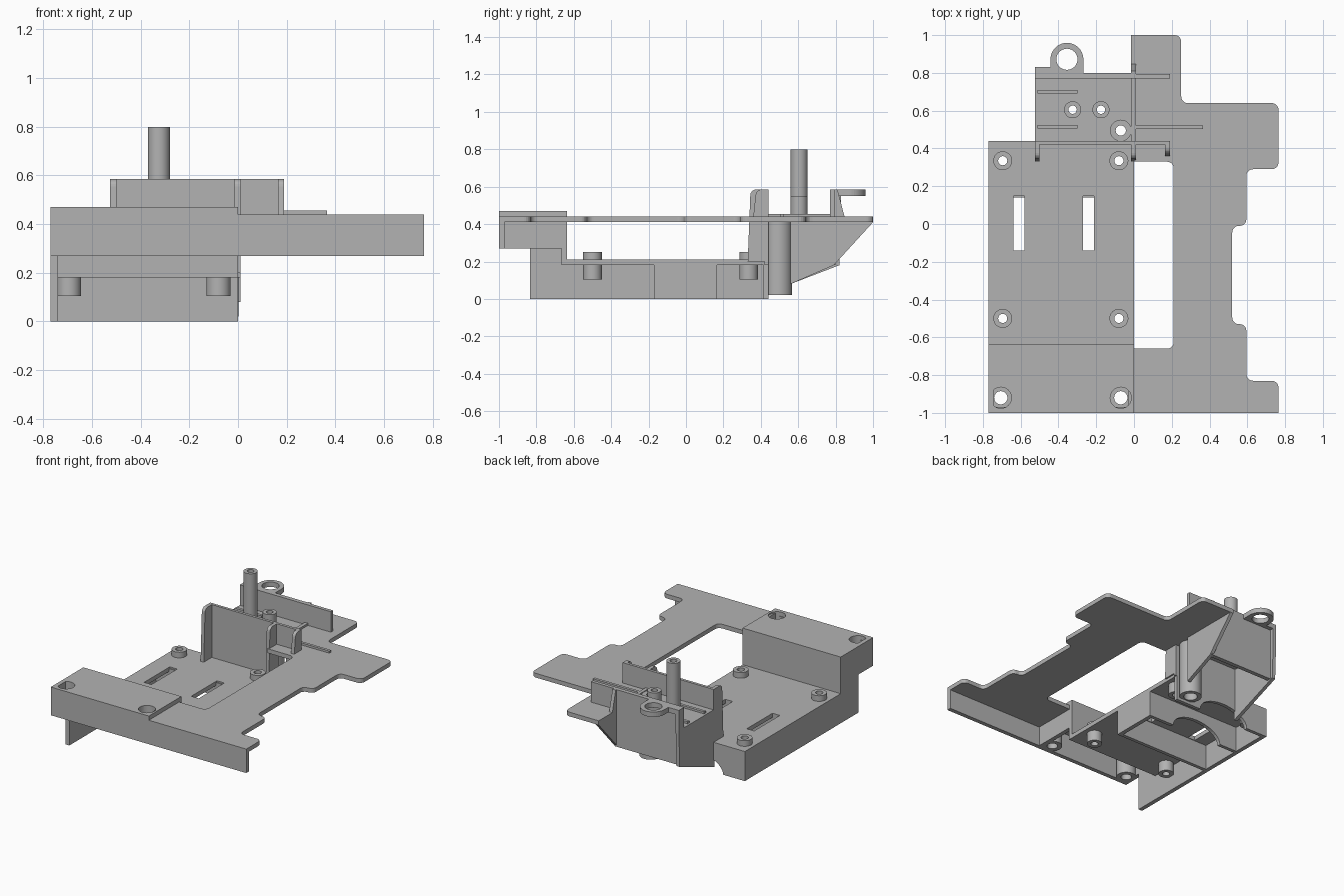
import bpy, bmesh, math
from mathutils import Vector

if "Cube" in bpy.data.objects:
    bpy.data.objects.remove(bpy.data.objects["Cube"], do_unlink=True)

grey = bpy.data.materials.new("plain grey")
grey.use_nodes = True
GREY = (0.45, 0.45, 0.45, 1)
grey.diffuse_color = GREY
grey.node_tree.nodes["Principled BSDF"].inputs["Base Color"].default_value = GREY


def finish(name, bm):
    bmesh.ops.recalc_face_normals(bm, faces=bm.faces)
    mesh = bpy.data.meshes.new(name)
    bm.to_mesh(mesh)
    bm.free()
    mesh.materials.append(grey)
    obj = bpy.data.objects.new(name, mesh)
    bpy.context.collection.objects.link(obj)
    return obj


def prism(name, axis, lo, hi, pts, rounded=None, radius=0.035):
    """Extrude a 2D outline along an axis; corners passing the rounded rule are filleted."""
    place = {"x": lambda a, b: (lo, a, b), "y": lambda a, b: (a, lo, b), "z": lambda a, b: (a, b, lo)}[axis]
    bm = bmesh.new()
    bm.faces.new([bm.verts.new(place(a, b)) for a, b in pts])
    if rounded:
        corners = [v for v in bm.verts if rounded(v.co)]
        bmesh.ops.bevel(bm, geom=corners, offset=radius, segments=5, profile=0.5, affect='VERTICES')
    step = Vector([hi - lo if axis == k else 0 for k in "xyz"])
    ext = bmesh.ops.extrude_face_region(bm, geom=bm.faces[:])
    bmesh.ops.translate(bm, vec=step, verts=[g for g in ext["geom"] if isinstance(g, bmesh.types.BMVert)])
    return finish(name, bm)


def box(name, x0, x1, y0, y1, z0, z1):
    return prism(name, "z", z0, z1, [(x0, y0), (x1, y0), (x1, y1), (x0, y1)])


def lathe(name, x, y, profile, steps=32):
    """Revolve a closed (radius, height) loop around a vertical axis."""
    bm = bmesh.new()
    rings = []
    for i in range(steps):
        a = math.tau * i / steps
        rings.append([bm.verts.new((x + r * math.cos(a), y + r * math.sin(a), z)) for r, z in profile])
    n = len(profile)
    for i in range(steps):
        p, q = rings[i], rings[(i + 1) % steps]
        for j in range(n):
            k = (j + 1) % n
            bm.faces.new((p[j], q[j], q[k], p[k]))
    obj = finish(name, bm)
    bpy.ops.object.select_all(action='DESELECT')
    bpy.context.view_layer.objects.active = obj
    obj.select_set(True)
    bpy.ops.object.shade_smooth_by_angle(angle=math.radians(35))
    return obj


def tube(name, x, y, outer, inner, z0, z1):
    return lathe(name, x, y, [(inner, z0), (outer, z0), (outer, z1), (inner, z1)])


def round_cutter(x, y, r):
    bm = bmesh.new()
    bmesh.ops.create_cone(bm, cap_ends=True, segments=32, radius1=r, radius2=r, depth=3)
    bmesh.ops.translate(bm, vec=(x, y, 0), verts=bm.verts)
    return finish("cutter", bm)


def cut(obj, cutters):
    bpy.context.view_layer.objects.active = obj
    for c in cutters:
        c.hide_render = True
        mod = obj.modifiers.new("hole", 'BOOLEAN')
        mod.operation, mod.solver, mod.object = 'DIFFERENCE', 'EXACT', c
        bpy.ops.object.modifier_apply(modifier=mod.name)
        bpy.data.objects.remove(c, do_unlink=True)


L, T = -0.77, 0.03   # outer edge of the tray, wall thickness

# Lower tray floor with slots and standoffs
floor = box("tray_floor", L, 0, -0.665, 0.44, 0.18, 0.21)
posts = [(x, y) for x in (-0.695, -0.08) for y in (-0.5, 0.335)]
slots = [box("cutter", x - 0.029, x + 0.029, -0.14, 0.148, 0, 1) for x in (-0.61, -0.24)]
cut(floor, slots + [round_cutter(x, y, 0.045) for x, y in posts])
for x, y in posts:
    tube("standoff", x, y, 0.05, 0.024, 0.105, 0.25)

# Tray walls and the ribs beneath the floor
prism("tray_outer_wall", "x", L, L + T,
      [(-0.835, 0), (0.44, 0), (0.44, 0.21), (-0.635, 0.21), (-0.635, 0.47), (-1, 0.47), (-1, 0.27), (-0.835, 0.27)])
box("pocket_side_wall", -T, 0, -0.17, 0.165, 0, 0.2)
box("pocket_front_rib", L, 0, -0.17, -0.145, 0, 0.19)
arch = [(-0.4 - 0.2 * math.cos(math.pi * i / 16), 0.11 * math.sin(math.pi * i / 16)) for i in range(17)]
for name, y in (("pocket_rear_rib", 0.14), ("tray_rear_wall", 0.415)):
    prism(name, "y", y, y + 0.025, [(L, 0)] + arch + [(0, 0), (0, 0.2), (L, 0.2)])

# Raised front box with recessed screw bosses
screws = [(-0.705, -0.92), (-0.07, -0.92)]
lid = box("box_lid", L, 0, -1, -0.635, 0.44, 0.47)
cut(lid, [round_cutter(x, y, 0.056) for x, y in screws])
box("box_rear_wall", L, 0, -0.665, -0.635, 0.18, 0.46)
box("box_inner_side_wall", -T, 0, -1, -0.635, 0.27, 0.46)
for x, y in screws:
    lathe("screw_boss", x, y, [(0.035, 0.27), (0.065, 0.27), (0.065, 0.445), (0.056, 0.47), (0.056, 0.4), (0.035, 0.4)])
box("front_skirt", L, 0.765, -1, -0.97, 0.27, 0.44)

# Upper plate wrapping around the opening
outline = [(0, -1), (0.765, -1), (0.765, -0.83), (0.595, -0.83), (0.595, -0.53), (0.52, -0.53),
           (0.52, -0.01), (0.595, -0.01), (0.595, 0.29), (0.765, 0.29), (0.765, 0.64), (0.25, 0.64),
           (0.25, 1), (-0.015, 1), (-0.015, 0.8), (-0.525, 0.8), (-0.525, 0.42), (0, 0.42),
           (0, 0.33), (0.21, 0.33), (0.21, -0.66), (0, -0.66)]
plate = prism("upper_plate", "z", 0.41, 0.44, outline, lambda c: c.x > 0.1 and c.y > -0.99)
pins = [(-0.325, 0.605, 0.8), (-0.175, 0.605, 0.55)]
cut(plate, [round_cutter(x, y, 0.04) for x, y, _ in pins] + [round_cutter(-0.07, 0.498, 0.05)])

# Pins and the long hollow post
for x, y, top in pins:
    tube("pin", x, y, 0.045, 0.022, 0.41, top)
lathe("hollow_post", -0.07, 0.495,
      [(0.045, 0.02), (0.073, 0.02), (0.073, 0.41), (0.057, 0.41), (0.057, 0.45), (0.027, 0.45), (0.027, 0.38), (0.045, 0.38)])

# Upright walls of the rear bracket
box("bracket_front_wall", -0.525, 0.01, 0.42, 0.44, 0.18, 0.585)
box("bracket_front_wall_extension", 0, 0.19, 0.42, 0.44, 0.43, 0.585)
box("bracket_rear_wall", -0.525, 0, 0.77, 0.8, 0.18, 0.585)
box("bracket_rear_wall_extension", 0, 0.19, 0.77, 0.795, 0.43, 0.585)

# Front flanges with a rounded top corner
for x, y, z in ((-0.525, 0.33, 0.2), (-0.015, 0.33, 0.2), (0.165, 0.36, 0.44)):
    prism("bracket_flange", "x", x, x + 0.025,
          [(y, z), (0.43, z), (0.43, 0.585), (y + 0.015, 0.585)],
          lambda c: c.y < 0.4 and c.z > 0.5, 0.03)

# Side panels and gussets under and behind the bracket
prism("bracket_outer_side", "x", -0.525, -0.5,
      [(0.43, 0.03), (0.82, 0.18), (0.83, 0.44), (0.83, 0.585), (0.77, 0.585), (0.77, 0.44), (0.43, 0.44)])
prism("bracket_inner_side", "x", -0.015, 0.01,
      [(0.56, 0.08), (0.79, 0.18), (1, 0.41), (1, 0.42), (0.56, 0.42)])
prism("rear_gusset", "x", -0.015, 0.01, [(0.78, 0.43), (0.85, 0.43), (0.81, 0.585), (0.78, 0.585)])

# Low stiffening ribs
box("long_rib", 0, 0.365, 0.502, 0.522, 0.435, 0.455)
box("centre_rib", -0.015, 0.01, 0.44, 0.77, 0.435, 0.455)
for y in (0.505, 0.69):
    box("short_rib", -0.51, -0.3, y, y + 0.02, 0.435, 0.455)

# Mounting ear on the back
ear = [(-0.355 + 0.087 * math.cos(math.pi * i / 20), 0.872 + 0.087 * math.sin(math.pi * i / 20)) for i in range(21)]
ear = prism("mounting_ear", "z", 0.55, 0.585, ear + [(-0.442, 0.78), (-0.268, 0.78)])
cut(ear, [round_cutter(-0.355, 0.872, 0.056)])
box("ear_shoulder", -0.525, -0.44, 0.79, 0.83, 0.55, 0.585)
